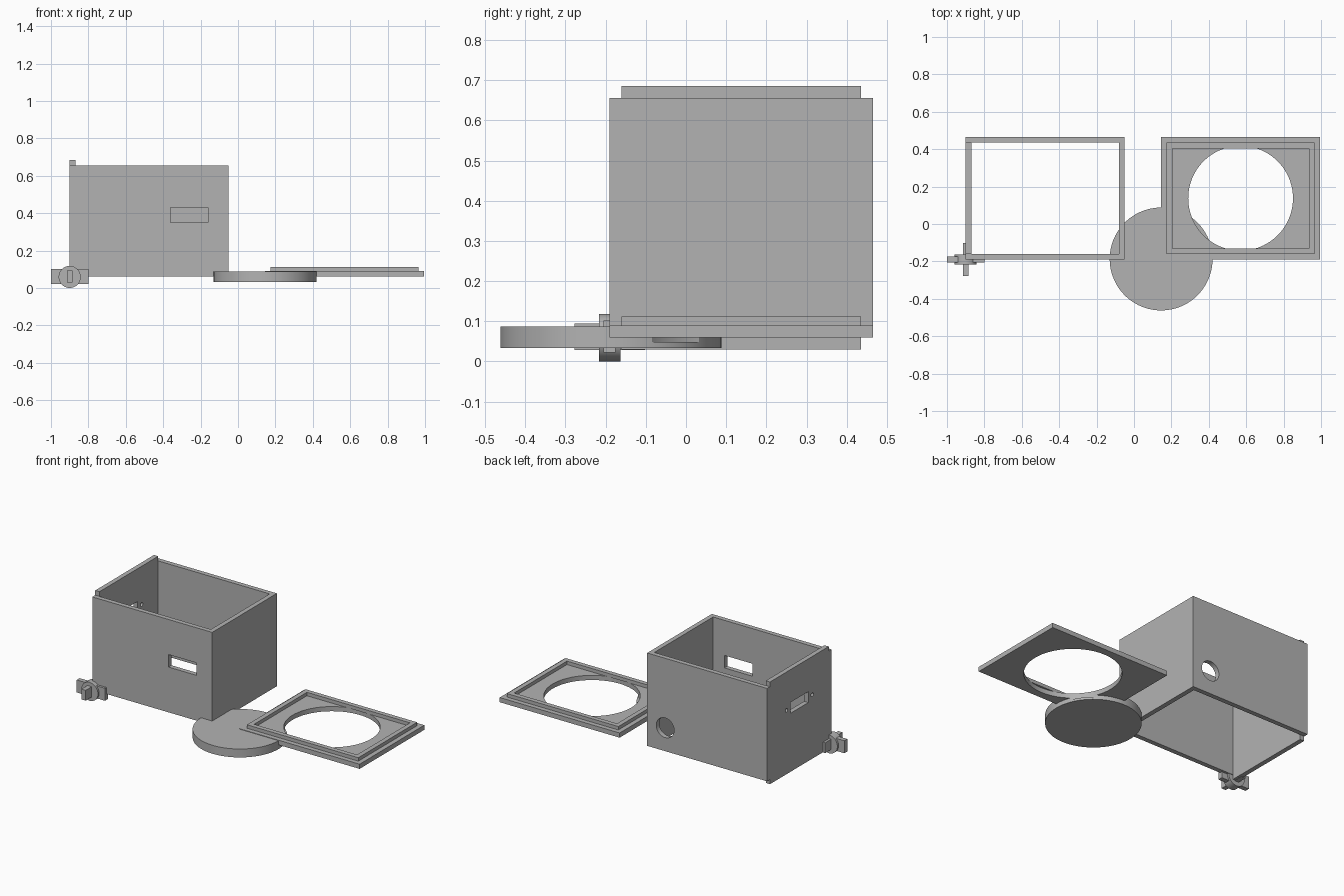
import bpy
import math
from mathutils import Matrix

if "Cube" in bpy.data.objects:
    bpy.data.objects.remove(bpy.data.objects["Cube"], do_unlink=True)

GREY = (0.45, 0.45, 0.45, 1.0)
mat = bpy.data.materials.new("plain grey")
mat.use_nodes = True
mat.diffuse_color = GREY
for node in mat.node_tree.nodes:
    if node.type == 'BSDF_PRINCIPLED':
        node.inputs["Base Color"].default_value = GREY
        node.inputs["Roughness"].default_value = 0.6


def finish(name):
    obj = bpy.context.object
    obj.name = name
    obj.data.name = name
    obj.data.materials.append(mat)
    return obj


def block(name, x, y, z):
    """Box given by its (min, max) range on each axis."""
    bpy.ops.mesh.primitive_cube_add(size=1)
    obj = finish(name)
    size = [r[1] - r[0] for r in (x, y, z)]
    middle = [(r[0] + r[1]) / 2 for r in (x, y, z)]
    obj.data.transform(Matrix.Translation(middle) @ Matrix.Diagonal((*size, 1)))
    return obj


def cylinder(name, centre, radius, depth, axis='Z', sides=96):
    bpy.ops.mesh.primitive_cylinder_add(vertices=sides, radius=radius, depth=depth)
    obj = finish(name)
    turn = {'X': Matrix.Rotation(math.pi / 2, 4, 'Y'),
            'Y': Matrix.Rotation(math.pi / 2, 4, 'X'),
            'Z': Matrix.Identity(4)}[axis]
    obj.data.transform(Matrix.Translation(centre) @ turn)
    return obj


def cut(obj, *cutters):
    """Subtract the cutters from the part, then discard them."""
    for cutter in cutters:
        mod = obj.modifiers.new("cut", 'BOOLEAN')
        mod.operation = 'DIFFERENCE'
        mod.solver = 'EXACT'
        mod.object = cutter
        bpy.ops.object.select_all(action='DESELECT')
        bpy.context.view_layer.objects.active = obj
        obj.select_set(True)
        bpy.ops.object.modifier_apply(modifier=mod.name)
        bpy.data.objects.remove(cutter, do_unlink=True)


def smooth(*objs):
    bpy.ops.object.select_all(action='DESELECT')
    for obj in objs:
        obj.select_set(True)
    bpy.context.view_layer.objects.active = objs[0]
    bpy.ops.object.shade_smooth_by_angle(angle=math.radians(30))


WALL = 0.03
FRONT, BACK = -0.19, 0.465
MID_Y = (FRONT + BACK) / 2
BASE, TOP = 0.06, 0.655


def inset(r, amount):
    return (r[0] + amount, r[1] - amount)


depth_range = (FRONT, BACK)

# Case: four walls, open above and below
case_x = (-0.90, -0.05)
case = block("case_walls", case_x, depth_range, (BASE, TOP))
cut(case,
    block("inner_cutter", inset(case_x, WALL), inset(depth_range, WALL), (-1, 2)),
    # window in the front wall
    block("window_cutter", (-0.36, -0.16), (-0.3, -0.1), (0.35, 0.43)),
    # round cable hole in the back wall
    cylinder("cable_cutter", (-0.178, BACK, 0.21), 0.063, 0.2, 'Y', 64),
    # connector slot and its two screw holes in the side wall
    block("slot_cutter", (-1, -0.8), (MID_Y - 0.09, MID_Y + 0.09), (0.405, 0.475)),
    *[cylinder("screw_cutter", (-0.9, MID_Y + s * 0.13, 0.44), 0.012, 0.2, 'X', 24)
      for s in (-1, 1)])

# Tongues that extend the side wall up and down
side_x = (case_x[0], case_x[0] + WALL)
block("upper_tongue", side_x, inset(depth_range, WALL), (TOP, TOP + WALL))
block("lower_tongue", side_x, inset(depth_range, WALL), (BASE - WALL, BASE))

# Lid: plate with a big round opening and a raised rim
lid_x = (0.145, 0.995)
hole_centre = (sum(lid_x) / 2, MID_Y)
HOLE_R = 0.28
lid = block("lid_plate", lid_x, depth_range, (BASE, 0.09))
cut(lid, cylinder("lid_cutter", (*hole_centre, 0.1), HOLE_R, 0.4))
rim = block("lid_rim", inset(lid_x, WALL), inset(depth_range, WALL), (0.09, 0.112))
cut(rim, block("rim_cutter", inset(lid_x, 2 * WALL), inset(depth_range, 2 * WALL), (0, 1)))

# Round disc under the lid corner, notched where the opening meets it
disc = cylinder("round_disc", (0.145, FRONT + 0.003, 0.06), 0.275, 0.054)
cut(disc, cylinder("notch_cutter", (*hole_centre, 0.148), HOLE_R, 0.2))

# Small knob at the case corner: short drum with two crossed bars
knob = (-0.90, FRONT, 0.06)
drum = cylinder("knob_drum", knob, 0.059, 0.054, 'Y', 48)
block("knob_cross_bar", (-1.0, -0.80), (-0.205, -0.175), (0.022, 0.102))
block("knob_long_bar", (-0.915, -0.885), (-0.278, -0.102), (0.028, 0.094))

# Keep the tiny height offset of the drum on the floor
drum.data.transform(Matrix.Translation((0, 0, -0.001)))

smooth(case, lid, disc, drum)
